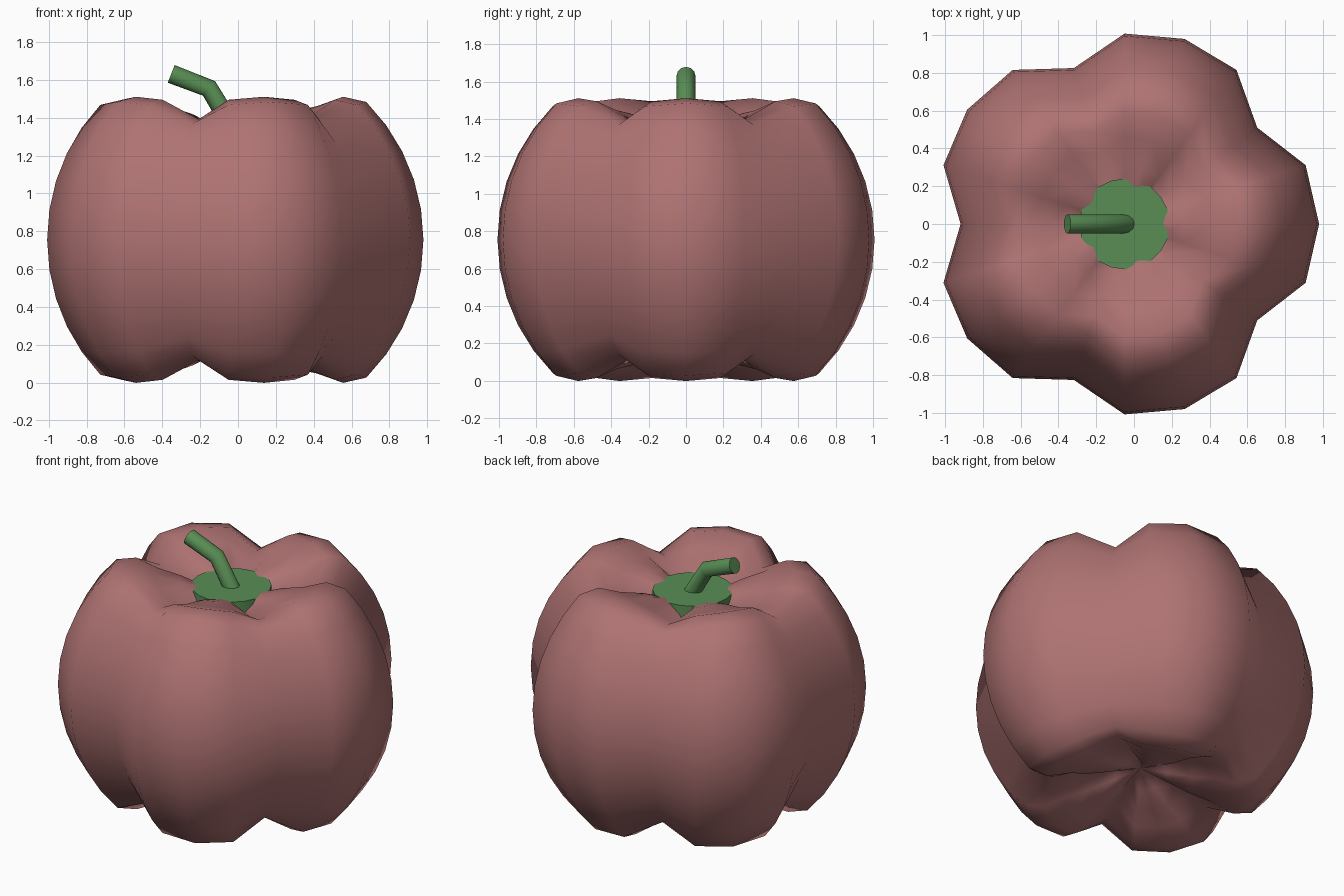
import bpy, bmesh, math

if "Cube" in bpy.data.objects:
    bpy.data.objects.remove(bpy.data.objects["Cube"])

CX, MID = -0.05, 0.755          # axis of the body and its mid height
CREST, VALLEY, LOBES = 1.03, 0.868, 5


def material(name, rgb):
    m = bpy.data.materials.new(name)
    m.diffuse_color = (*rgb, 1)
    m.use_nodes = True
    m.node_tree.nodes["Principled BSDF"].inputs["Base Color"].default_value = m.diffuse_color
    return m


def add_object(name, bm, mat):
    me = bpy.data.meshes.new(name)
    bm.to_mesh(me)
    bm.free()
    me.materials.append(mat)
    ob = bpy.data.objects.new(name, me)
    bpy.context.collection.objects.link(ob)
    return ob


def shade(ob):
    bpy.ops.object.select_all(action='DESELECT')
    ob.select_set(True)
    bpy.context.view_layer.objects.active = ob
    bpy.ops.object.shade_smooth_by_angle(angle=math.radians(40))


skin = material("skin", (0.43, 0.17, 0.17))
green = material("green", (0.10, 0.27, 0.09))

# Body: sphere pushed into five lobes, with both poles sunk inwards
bm = bmesh.new()
bmesh.ops.create_uvsphere(bm, u_segments=20, v_segments=20, radius=1)
sink = {54: 0.075, 63: 0.205, 72: 0.295, 81: 0.38, 90: 0.41}
for v in bm.verts:
    x, y, z = v.co
    lat = round(math.degrees(math.asin(max(-1, min(1, z)))))
    lobe = abs(math.cos(LOBES / 2 * math.atan2(y, x))) ** 0.42
    f = VALLEY + (CREST - VALLEY) * lobe if abs(lat) < 89 else 0.95
    z -= math.copysign(sink.get(abs(lat), 0), z)
    v.co = (CX + x * f, y * f, MID + z * f)
for face in bm.faces:
    face.smooth = True
add_object("body", bm, skin)

# Calyx: thin disc set in the top hollow, its rim cut by the lobes
bm = bmesh.new()
bmesh.ops.create_cone(bm, cap_ends=True, segments=20, radius1=0.24,
                      radius2=0.24, depth=0.09)
bmesh.ops.translate(bm, verts=bm.verts, vec=(CX, 0, 1.35))
shade(add_object("calyx", bm, green))

# Stem: bent round tube
cu = bpy.data.curves.new("stem", 'CURVE')
cu.dimensions = '3D'
cu.bevel_depth = 0.05
cu.bevel_resolution = 4
cu.use_fill_caps = True
path = [(-0.035, 0, 1.36), (-0.153, 0, 1.555), (-0.353, 0, 1.632)]
sp = cu.splines.new('POLY')
sp.points.add(len(path) - 1)
for p, co in zip(sp.points, path):
    p.co = (*co, 1)
cu.materials.append(green)
stem = bpy.data.objects.new("stem", cu)
bpy.context.collection.objects.link(stem)
bpy.ops.object.select_all(action='DESELECT')
stem.select_set(True)
bpy.context.view_layer.objects.active = stem
bpy.ops.object.convert(target='MESH')
shade(bpy.context.view_layer.objects.active)
